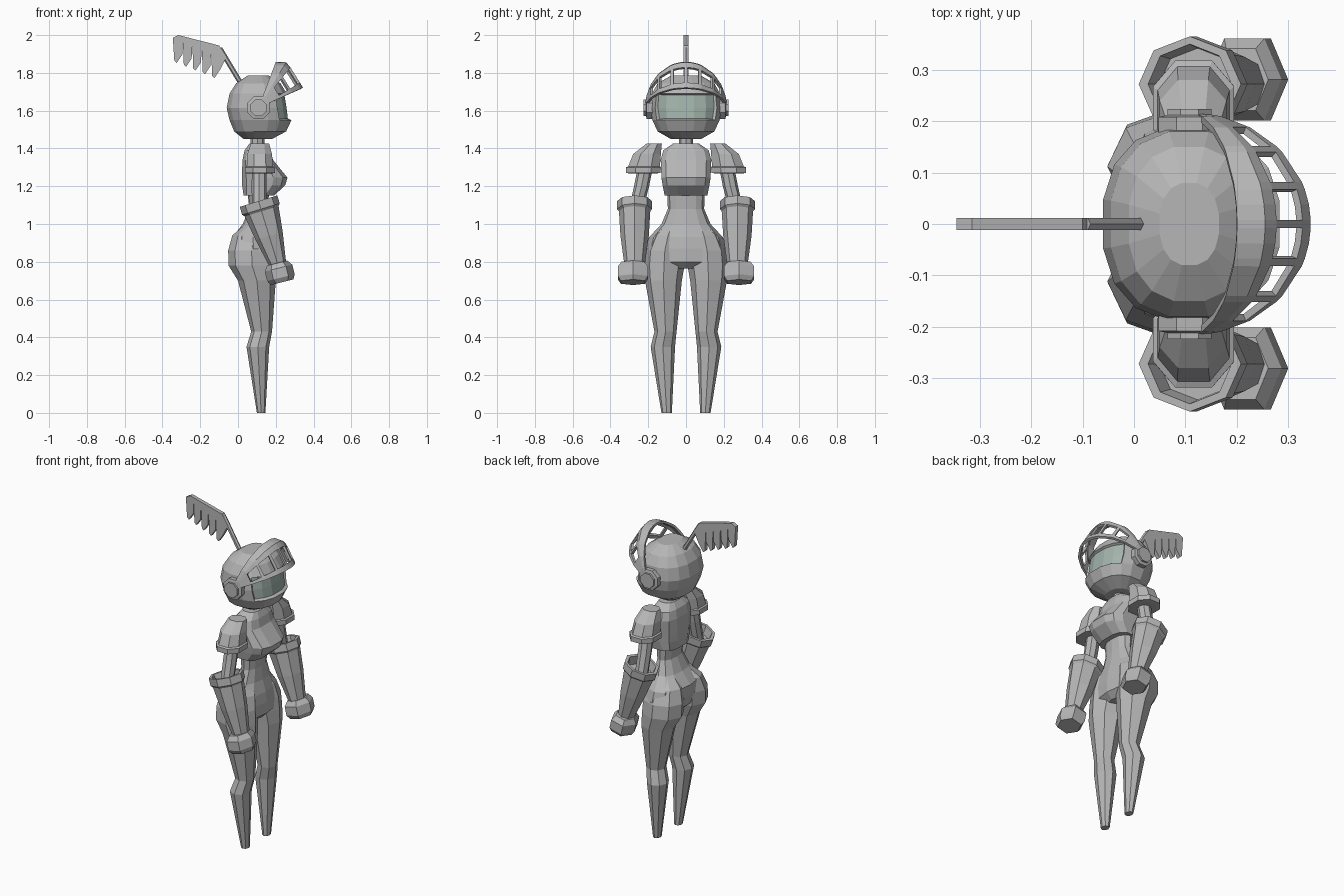
import bpy, bmesh, math
from mathutils import Matrix

if "Cube" in bpy.data.objects:
    bpy.data.objects.remove(bpy.data.objects["Cube"])


def material(name, rgb):
    m = bpy.data.materials.new(name)
    m.diffuse_color = (*rgb, 1)
    m.use_nodes = True
    m.node_tree.nodes["Principled BSDF"].inputs["Base Color"].default_value = m.diffuse_color
    return m


STEEL = material("steel grey", (0.47, 0.47, 0.47))
GLASS = material("green tinted glass", (0.36, 0.45, 0.41))


def finish(name, bm, mat=STEEL, mirror=False, solid=None):
    """Turn a bmesh into an object, optionally mirrored across y and thickened."""
    bmesh.ops.recalc_face_normals(bm, faces=bm.faces)
    me = bpy.data.meshes.new(name)
    bm.to_mesh(me)
    bm.free()
    me.materials.append(mat)
    ob = bpy.data.objects.new(name, me)
    bpy.context.collection.objects.link(ob)
    if solid:
        mod = ob.modifiers.new("thickness", 'SOLIDIFY')
        mod.thickness, mod.offset = solid
    if mirror:
        mod = ob.modifiers.new("mirror", 'MIRROR')
        mod.use_axis = (False, True, False)
        mod.use_mirror_merge = False
    return ob


def loft_mesh(rings, n=8, phase=0.0, p=1.0, matrix=None):
    """Skin rounded rings, each given by its bounds (x0, x1, y0, y1, z)."""
    bm = bmesh.new()
    unit = []
    for i in range(n):
        a = 2 * math.pi * (i + phase) / n
        unit.append([math.copysign(abs(f(a)) ** p, f(a)) for f in (math.cos, math.sin)])
    mx, my = max(u[0] for u in unit), max(u[1] for u in unit)
    rows = []
    for x0, x1, y0, y1, z in rings:
        rows.append([bm.verts.new(((x0 + x1) / 2 + (x1 - x0) / 2 * u / mx,
                                   (y0 + y1) / 2 + (y1 - y0) / 2 * v / my, z))
                     for u, v in unit])
    for a, b in zip(rows, rows[1:]):
        for i in range(n):
            j = (i + 1) % n
            bm.faces.new((a[i], a[j], b[j], b[i]))
    bm.faces.new(rows[0][::-1])
    bm.faces.new(rows[-1])
    if matrix:
        bm.transform(matrix)
    return bm


def loft(name, rings, mirror=False, mat=STEEL, **kw):
    return finish(name, loft_mesh(rings, **kw), mat, mirror)


def sym(x0, x1, w, z):
    return (x0, x1, -w, w, z)


# Legs with calves, thighs and rounded seat
loft("leg", [(.10, .145, .075, .13, 0), (.045, .165, .058, .187, .35),
             (.07, .18, .05, .167, .43), (.0, .20, .022, .217, .70),
             (-.05, .20, .008, .225, .78), (-.052, .195, .006, .218, .86),
             (-.03, .18, .01, .18, .94), (.04, .15, .02, .12, 1.0)], mirror=True)

# Hips and waist
loft("hips", [sym(.03, .16, .06, .765), sym(-.01, .195, .19, .80), sym(-.03, .195, .212, .87),
              sym(-.03, .188, .195, .93), sym(.025, .168, .13, 1.0),
              sym(.06, .158, .096, 1.08), sym(.05, .165, .1, 1.17)], n=12, p=.9)

# Breastplate and neck
loft("breastplate", [sym(.03, .19, .113, 1.15), sym(.022, .25, .124, 1.205),
                     sym(.02, .262, .13, 1.245), sym(.024, .185, .134, 1.34),
                     sym(.035, .172, .12, 1.39), sym(.06, .155, .07, 1.425)],
     n=12, phase=.5, p=.7)
loft("neck", [sym(.067, .14, .036, 1.4), sym(.067, .14, .036, 1.48)])

# Shoulder guard with rim
loft("shoulder_guard", [(.05, .18, .155, .30, 1.268), (.037, .195, .135, .318, 1.27),
                        (.037, .195, .133, .318, 1.30), (.046, .186, .138, .306, 1.305),
                        (.05, .18, .133, .28, 1.37), (.068, .165, .128, .21, 1.425)],
     mirror=True, phase=.5, p=.9)

# Upper arm
loft("upper_arm", [(.075, .15, .235, .31, 1.05), (.072, .152, .195, .275, 1.2),
                   (.075, .15, .17, .25, 1.33)], mirror=True)


# Flared gauntlet, tilted forward
def square(rx, ry, z):
    return (-rx, rx, -ry, ry, z)


tilt = Matrix.Translation((.115, .272, 1.1)) @ Matrix.Rotation(math.radians(-17), 4, 'Y')
loft("gauntlet", [square(.078, .07, -.03), square(.085, .078, .022), square(.104, .093, .022),
                  square(.104, .093, -.022), square(.094, .083, -.034),
                  square(.075, .075, -.17), square(.046, .055, -.325)], mirror=True, matrix=tilt)

# Fist
tilt = Matrix.Translation((.22, .281, .745)) @ Matrix.Rotation(math.radians(-14), 4, 'Y')
loft("fist", [square(.062, .064, -.055), square(.075, .08, -.03),
              square(.075, .08, .022), square(.055, .06, .05)],
     mirror=True, n=6, p=.9, matrix=tilt)

# Helmet with an open face window
bm = loft_mesh([sym(.03, .18, .08, 1.45), sym(-.02, .255, .15, 1.49), sym(-.045, .283, .178, 1.55),
                sym(-.06, .272, .188, 1.615), sym(-.045, .258, .18, 1.69),
                sym(-.01, .225, .15, 1.745), sym(.05, .165, .08, 1.785)], n=16, phase=.5, p=.85)
window = [f for f in bm.faces if 1.55 < f.calc_center_median().z < 1.69
          and f.calc_center_median().x > .2]
bmesh.ops.delete(bm, geom=window, context='FACES')
finish("helmet", bm, solid=(.02, -1))

# Glass behind the window
loft("face_glass", [sym(-.02, .266, .162, 1.54), sym(-.03, .257, .172, 1.615),
                    sym(-.02, .243, .164, 1.70)], mat=GLASS, n=16, phase=.5, p=.85)

# Visor hinges
side = Matrix.Translation((.108, 0, 1.615)) @ Matrix.Rotation(-math.pi / 2, 4, 'X')
loft("visor_hinge", [square(.06, .06, .165), square(.06, .06, .208), square(.043, .043, .212),
                     square(.043, .043, .224)], mirror=True, phase=.5, matrix=side)

# Raised visor: profile swept from hinge to hinge, with slots between bars
profile = [(.338, 1.718), (.322, 1.745), (.272, 1.825), (.252, 1.85), (.20, 1.852)]
half = [2, 10, 18, 22, 40, 44, 60, 75, 84]
angles = [-a for a in reversed(half)] + half
slots = {(2, 10), (10, 18), (22, 40), (44, 60)}
bm = bmesh.new()
rows = []
for a in angles:
    c, s = math.cos(math.radians(a)), math.sin(math.radians(a))
    rows.append([bm.verts.new((.108 + (x - .108) * c, .21 * s, 1.615 + (z - 1.615) * c))
                 for x, z in profile])
for i in range(len(angles) - 1):
    span = tuple(sorted((abs(angles[i]), abs(angles[i + 1]))))
    for k in range(len(profile) - 1):
        if k == 1 and span in slots:
            continue
        bm.faces.new((rows[i][k], rows[i + 1][k], rows[i + 1][k + 1], rows[i][k + 1]))
finish("visor", bm, solid=(.014, 0))

# Plume stalk
slant = Matrix.Translation((.015, 0, 1.745)) @ Matrix.Rotation(math.radians(-31), 4, 'Y')
loft("plume_stalk", [square(.013, .012, 0), square(.013, .012, .215)], n=6, matrix=slant)

# Plume: flat comb with five hanging teeth
outline = [(-.345, 1.985), (-.315, 2.0), (-.10, 1.945), (-.06, 1.885)]
for i in range(5):
    x = -.095 - i * .05
    low = 1.772 + i * .02
    outline += [(x, low + .045), (x - .03, low), (x - .042, low + .012)]
    if i < 4:
        outline += [(x - .046, low + .125), (x - .049, low + .125)]
bm = bmesh.new()
face = bm.faces.new([bm.verts.new((x, -.012, z)) for x, z in outline])
ext = bmesh.ops.extrude_face_region(bm, geom=[face])
bmesh.ops.translate(bm, vec=(0, .024, 0),
                    verts=[v for v in ext["geom"] if isinstance(v, bmesh.types.BMVert)])
finish("plume", bm)
